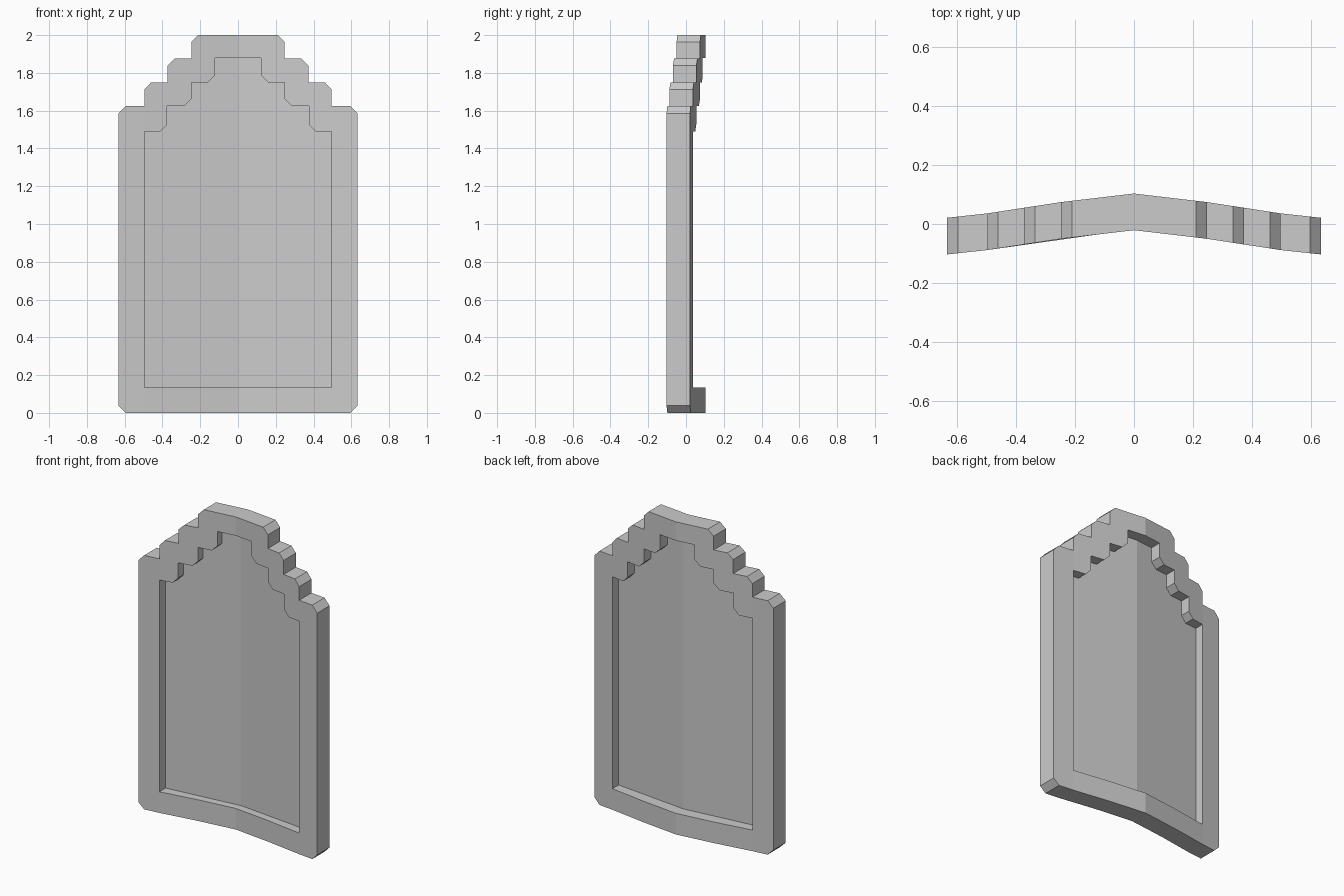
import bpy, bmesh

if "Cube" in bpy.data.objects:
    bpy.data.objects.remove(bpy.data.objects["Cube"])

HALF = 0.062  # half thickness of the frame

# Half profiles (x, z), mirrored across x = 0
OUTER = [(0, 0), (.595, 0), (.633, .038), (.633, 1.585), (.595, 1.625),
         (.495, 1.625), (.495, 1.712), (.46, 1.75), (.372, 1.75), (.372, 1.84),
         (.335, 1.875), (.247, 1.875), (.247, 1.963), (.21, 2), (0, 2)]
INNER = [(0, .135), (.495, .135), (.495, 1.49), (.41, 1.49), (.375, 1.528),
         (.375, 1.625), (.285, 1.625), (.247, 1.662), (.247, 1.75), (.16, 1.75),
         (.122, 1.786), (.122, 1.88), (0, 1.88)]
# Folded plan lines (x, y)
FRAME_FOLD = [(0, .041), (.247, .012), (.495, -.026), (.633, -.041)]
PANEL_FOLD = [(0, .028), (.495, -.026)]


def fold(x, line):
    for (x0, y0), (x1, y1) in zip(line, line[1:]):
        if x <= x1 + 1e-4:
            return y0 + (y1 - y0) * (x - x0) / (x1 - x0)
    return line[-1][1]


def folded_part(name, outline, line, half):
    bm = bmesh.new()
    bm.faces.new([bm.verts.new((x, -half, z)) for x, z in outline])
    # cut along the inner fold lines
    for x, _ in line[1:-1]:
        bmesh.ops.bisect_plane(bm, geom=bm.verts[:] + bm.edges[:] + bm.faces[:],
                               dist=1e-4, plane_co=(x, 0, 0), plane_no=(1, 0, 0))
    if half:
        res = bmesh.ops.extrude_face_region(bm, geom=bm.faces[:],
                                            use_keep_orig=True)
        new = [g for g in res["geom"] if isinstance(g, bmesh.types.BMVert)]
        bmesh.ops.translate(bm, verts=new, vec=(0, 2 * half, 0))
        # open the centre seam for mirroring
        seam = [f for f in bm.faces if all(v.co.x < 1e-5 for v in f.verts)]
        bmesh.ops.delete(bm, geom=seam, context='FACES')
    for v in bm.verts:
        v.co.y += fold(v.co.x, line)
    bmesh.ops.recalc_face_normals(bm, faces=bm.faces[:])
    if not half:
        for f in bm.faces:
            if f.normal.y > 0:
                f.normal_flip()
    mesh = bpy.data.meshes.new(name)
    bm.to_mesh(mesh)
    bm.free()
    obj = bpy.data.objects.new(name, mesh)
    bpy.context.collection.objects.link(obj)
    obj.modifiers.new("mirror", 'MIRROR').use_clip = True
    return obj


# Stepped surround, and the thin sheet set halfway into it
folded_part("frame", OUTER + INNER[::-1], FRAME_FOLD, HALF)
folded_part("panel", INNER, PANEL_FOLD, 0)
